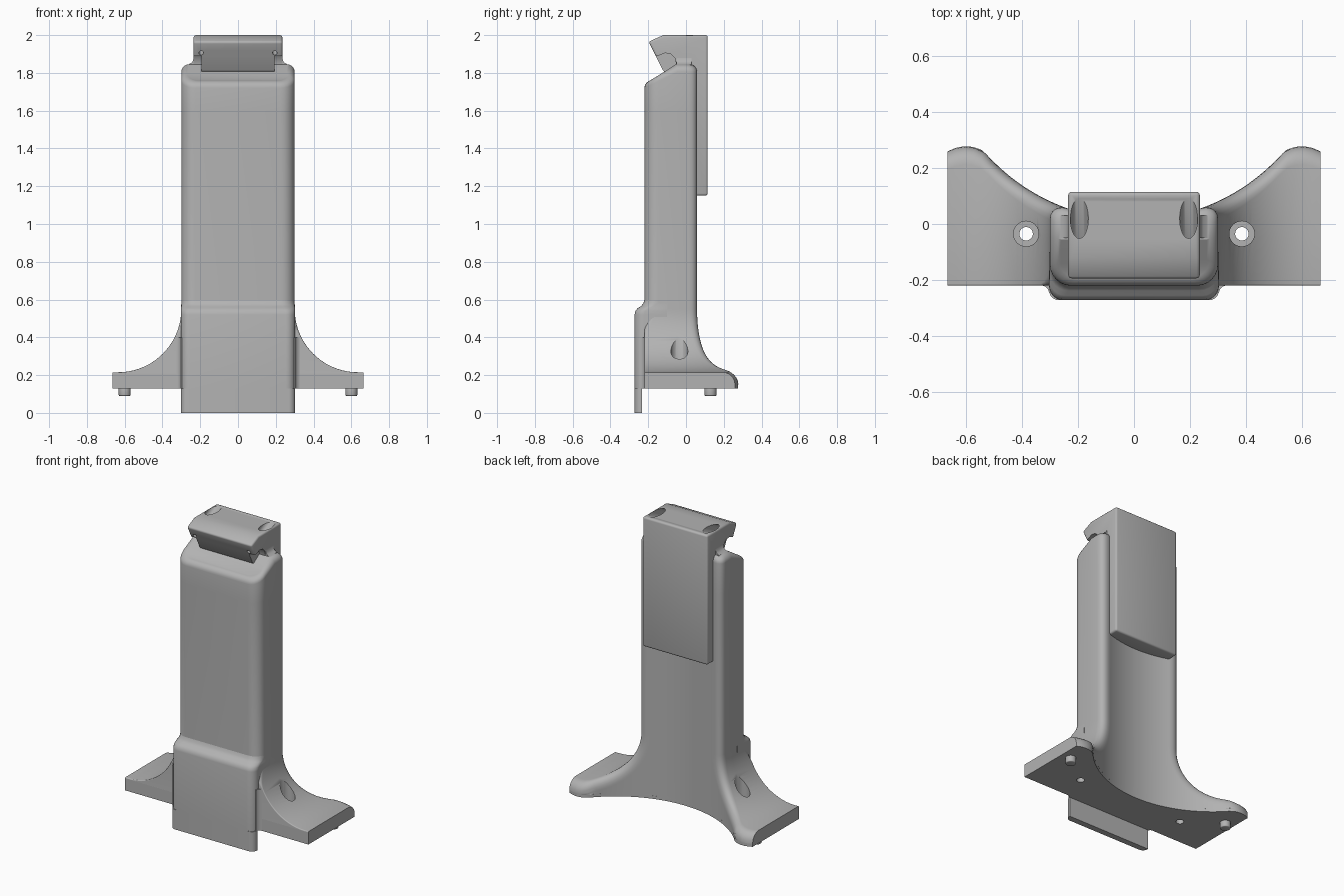
import bpy, bmesh, math
from mathutils import Vector

if "Cube" in bpy.data.objects:
    bpy.data.objects.remove(bpy.data.objects["Cube"])

grey = bpy.data.materials.new("plain_grey")
grey.use_nodes = True
COLOR = (0.45, 0.45, 0.45, 1)
grey.diffuse_color = COLOR
grey.node_tree.nodes["Principled BSDF"].inputs["Base Color"].default_value = COLOR


def add_object(name, bm):
    bmesh.ops.recalc_face_normals(bm, faces=bm.faces)
    mesh = bpy.data.meshes.new(name)
    bm.to_mesh(mesh)
    bm.free()
    mesh.materials.append(grey)
    obj = bpy.data.objects.new(name, mesh)
    bpy.context.collection.objects.link(obj)
    return obj


def activate(obj):
    bpy.ops.object.select_all(action='DESELECT')
    obj.select_set(True)
    bpy.context.view_layer.objects.active = obj


def loft(name, rings, cap_start=True):
    """Skin equal-length closed rings; optionally leave the first one open."""
    bm = bmesh.new()
    loops = [[bm.verts.new(p) for p in ring] for ring in rings]
    n = len(loops[0])
    for a, b in zip(loops, loops[1:]):
        for i in range(n):
            j = (i + 1) % n
            bm.faces.new((a[i], a[j], b[j], b[i]))
    bm.faces.new(loops[-1])
    if cap_start:
        bm.faces.new(loops[0])
    else:
        # strips across the slope, then one flat cap behind it
        k = SIDE_INDEX
        for i in range(k):
            bm.faces.new((loops[0][i], loops[0][i + 1], loops[0][n - 2 - i], loops[0][n - 1 - i]))
        bm.faces.new(loops[0][k:n - k])
    return add_object(name, bm)


def prism(name, profile, axis, lo, hi):
    """Extrude a 2D profile along one axis."""
    def place(p, t):
        p = list(p)
        p.insert(axis, t)
        return p
    return loft(name, [[place(p, t) for p in profile] for t in (lo, hi)])


def cylinder(name, start, end, radius, sides=32):
    start, end = Vector(start), Vector(end)
    turn = (end - start).to_track_quat('Z', 'Y')
    circle = [turn @ Vector((radius * math.cos(a), radius * math.sin(a), 0))
              for a in (math.tau * i / sides for i in range(sides))]
    return loft(name, [[c + p for p in circle] for c in (start, end)])


def cut(obj, cutter):
    mod = obj.modifiers.new("cut", 'BOOLEAN')
    mod.operation, mod.solver, mod.object = 'DIFFERENCE', 'EXACT', cutter
    activate(obj)
    bpy.ops.object.modifier_apply(modifier=mod.name)
    bpy.data.objects.remove(cutter)


def bevel(obj, width):
    mod = obj.modifiers.new("bevel", 'BEVEL')
    mod.width, mod.segments, mod.limit_method = width, 3, 'ANGLE'
    activate(obj)
    bpy.ops.object.modifier_apply(modifier=mod.name)


# Column and flared feet: rings follow the side outline downwards
STEPS, BACK_STEPS, FRONT_Y = 6, 24, -0.22
SIDE_INDEX = STEPS + 1


def back_y(x):
    x = abs(x)
    hollow = 0.726 - math.sqrt(0.506 - x * x)
    return min(hollow, 0.277 - 4.2 * (x - 0.6) ** 2) if x > 0.48 else hollow


def ring(x0, z0, nx, nz, front_r, back_r=0.065):
    half = []
    for i in range(STEPS + 1):
        a = math.pi / 2 * i / STEPS
        d = front_r * (1 - math.sin(a))
        half.append((x0 - nx * d, FRONT_Y + front_r * (1 - math.cos(a)), z0 - nz * d))
    half.append((x0, -0.045, z0))
    for i in range(STEPS + 1):
        a = math.pi / 2 * i / STEPS
        d = back_r * (1 - math.cos(a))
        x = x0 - nx * d
        half.append((x, back_y(x) - back_r * (1 - math.sin(a)), z0 - nz * d))
    x_end, _, z_end = half[-1]
    for i in range(1, BACK_STEPS + 1):
        x = x_end * (1 - i / (BACK_STEPS + 0.5))
        half.append((x, back_y(x), z_end))
    return half + [(-x, y, z) for x, y, z in reversed(half)]


def slope(y):
    return min(1.845, 1.76 + 0.5 * (y - FRONT_Y))


rings = []
shoulder = ring(0.3, 1.8, 1, 0, 0.075)
for i in range(STEPS, -1, -1):
    a = math.pi / 2 * i / STEPS
    d = 0.04 * (1 - math.cos(a))
    rings.append([(x * (1 - d / 0.3), -0.08 + (y + 0.08) * (1 - d / 0.14),
                   slope(y) - 0.04 * (1 - math.sin(a))) for x, y, z in shoulder])
rings.append(ring(0.3, 1.6, 1, 0, 0.075))
FLARE = 0.335
for i in range(19):
    a = math.pi / 2 * i / 18
    c, s = math.cos(a), math.sin(a)
    rings.append(ring(0.635 - FLARE * c, 0.55 - FLARE * s, c, s, max(0.006, 0.075 * (1 - i / 5))))
rings.append(ring(0.665, 0.215, 0, 1, 0.006))
rings.append([(x, y, 0.13) for x, y, z in rings[-1]])
body = loft("column_and_feet", rings, cap_start=False)
for side in (-1, 1):
    x, y = side * 0.385, -0.035
    cut(body, cylinder("counterbore", (x, y, 0.2), (x, y, 0.7), 0.045))
    cut(body, cylinder("bolt_hole", (x, y, 0.05), (x, y, 0.3), 0.024))


# Front apron: rounded block blending into the column, thin below the feet
def apron_ring(z, half_x, front, r, back):
    half = [(half_x, back, z)]
    for i in range(STEPS + 1):
        a = math.pi / 2 * i / STEPS
        half.append((half_x - r * (1 - math.cos(a)), front + r * (1 - math.sin(a)), z))
    return half + [(-x, y, z) for x, y, z in reversed(half)]


apron = loft("front_apron", [apron_ring(z, x, y, r, -0.1) for z, x, y, r in (
    (0.13, 0.303, -0.272, 0.05), (0.52, 0.303, -0.272, 0.05), (0.54, 0.303, -0.268, 0.052),
    (0.555, 0.302, -0.255, 0.058), (0.565, 0.301, -0.238, 0.066),
    (0.58, 0.3, -0.226, 0.072), (0.6, 0.299, -0.219, 0.075))])
lip = loft("apron_lip", [apron_ring(z, 0.303, -0.272, 0.035, -0.232) for z in (0, 0.13)])
parts = [body, apron, lip]

# Head with rear strap, one side profile
head = prism("head_and_strap", [(0.115, 1.15), (0.115, 2), (-0.12, 2), (-0.198, 1.965),
                                (-0.118, 1.805), (-0.03, 1.8), (-0.03, 1.15)], 0, -0.235, 0.235)
bevel(head, 0.012)
axis = Vector((0, 0.894, 0.447))
for side in (-1, 1):
    notch = [(-0.25, 1.885), (-0.15, 1.89), (-0.11, 1.905), (-0.08, 1.9),
             (-0.06, 1.88), (-0.05, 1.84), (-0.05, 1.7), (-0.25, 1.7)]
    cut(head, prism("notch", notch, 0, *sorted((side * 0.192, side * 0.3))))
    hole = Vector((side * 0.195, -0.17, 1.905))
    cut(head, cylinder("screw_bore", hole + axis * 0.08, hole + axis * 0.4, 0.032))
    cut(head, cylinder("screw_hole", hole - axis * 0.05, hole + axis * 0.1, 0.012, 16))
parts.append(head)

# Locating pegs, head coves and apron coves on each side
for side, word in ((-1, "right"), (1, "left")):
    peg = cylinder(word + "_peg", (side * 0.6, 0.13, 0.09), (side * 0.6, 0.13, 0.14), 0.032)
    bevel(peg, 0.006)
    cove = [(side * x, z) for x, z in ((0.2, 1.82), (0.2, 1.88), (0.235, 1.88), (0.238, 1.864),
                                       (0.247, 1.853), (0.262, 1.845), (0.262, 1.82))]
    head_cove = prism(word + "_head_cove", cove, 1, -0.05, 0.03)
    web = [(side * x, y) for x, y in ((0.28, -0.19), (0.28, -0.245), (0.303, -0.245),
                                      (0.307, -0.232), (0.317, -0.223), (0.33, -0.219), (0.33, -0.19))]
    apron_cove = prism(word + "_apron_cove", web, 2, 0.13, 0.4)
    parts += [peg, head_cove, apron_cove]

for obj in parts:
    activate(obj)
    bpy.ops.object.shade_smooth_by_angle(angle=math.radians(32))
